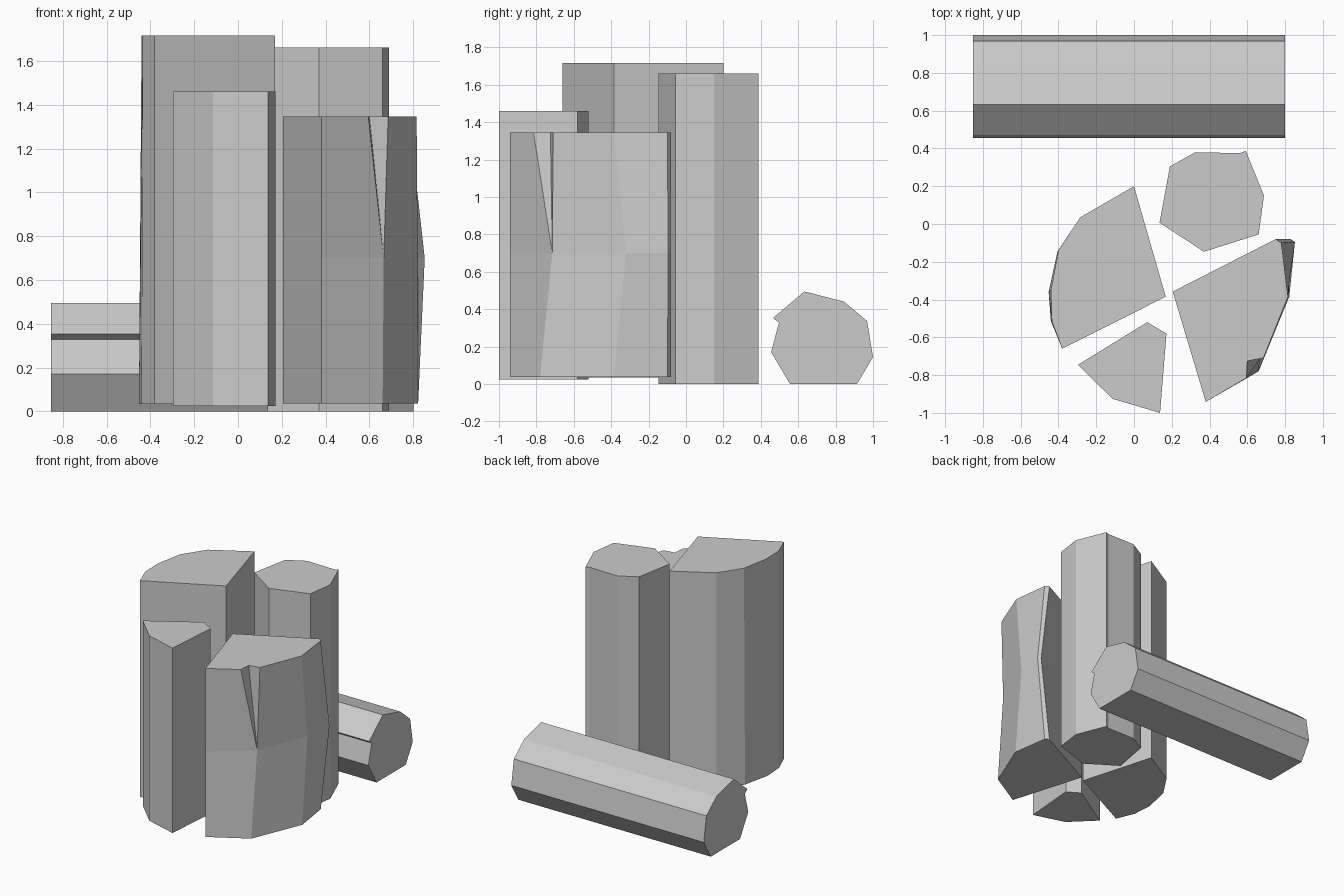
import bpy
import bmesh

cube = bpy.data.objects.get("Cube")
if cube:
    bpy.data.objects.remove(cube, do_unlink=True)

# One flat stone colour for everything
stone = bpy.data.materials.new("plain_grey")
stone.use_nodes = True
GREY = (0.6, 0.6, 0.6, 1.0)
stone.diffuse_color = GREY
stone.node_tree.nodes["Principled BSDF"].inputs["Base Color"].default_value = GREY


def loft(name, rings):
    """Skin a stack of equal-length outlines and cap both ends."""
    bm = bmesh.new()
    loops = [[bm.verts.new(p) for p in ring] for ring in rings]
    for low, high in zip(loops, loops[1:]):
        for i in range(len(low)):
            j = (i + 1) % len(low)
            bm.faces.new((low[i], low[j], high[j], high[i]))
    bm.faces.new(loops[0][::-1])
    bm.faces.new(loops[-1])
    # Repeated outline points close up into single corners
    bmesh.ops.remove_doubles(bm, verts=bm.verts[:], dist=0.0005)
    bmesh.ops.recalc_face_normals(bm, faces=bm.faces[:])
    mesh = bpy.data.meshes.new(name)
    bm.to_mesh(mesh)
    bm.free()
    mesh.materials.append(stone)
    obj = bpy.data.objects.new(name, mesh)
    bpy.context.scene.collection.objects.link(obj)
    return obj


def at_height(outline, z):
    return [(x, y, z) for x, y in outline]


# Tall split column, slightly wider at the foot on its outer side
tall_top = [(0, .2), (-.285, .035), (-.4, -.14), (-.44, -.35),
            (-.435, -.515), (-.38, -.66), (.168, -.385)]
tall_foot = [(0, .2), (-.285, .035), (-.405, -.145), (-.452, -.36),
             (-.44, -.515), (-.38, -.66), (.168, -.385)]
loft("tall_column", [at_height(tall_foot, .035), at_height(tall_top, 1.715)])

# Rear column
rear = [(.19, .305), (.325, .38), (.56, .375), (.592, .387),
        (.688, .15), (.66, -.055), (.37, -.147), (.135, .007)]
loft("rear_column", [at_height(rear, 0), at_height(rear, 1.66)])

# Short front column
front = [(-.296, -.745), (.07, -.52), (.172, -.58), (.138, -1), (-.115, -.925)]
loft("front_column", [at_height(front, .025), at_height(front, 1.46)])

# Chipped column: bulging waist, and a notch that opens towards the top
inner, flank = (.205, -.358), (.38, -.942)
waist_corner, foot_corner = (.665, -.715), (.66, -.78)
chipped_top = [inner, flank, (.595, -.815), (.6, -.725), (.685, -.71),
               (.815, -.385), (.78, -.1), (.75, -.08)]
chipped_waist = [inner, flank] + [waist_corner] * 3 + [
    (.82, -.32), (.852, -.095), (.83, -.08)]
chipped_foot = [inner, flank] + [foot_corner] * 3 + [
    (.822, -.385), (.78, -.1), (.75, -.08)]
loft("chipped_column", [at_height(chipped_foot, .037),
                        at_height(chipped_waist, .7),
                        at_height(chipped_top, 1.345)])

# Fallen column lying behind the group
fallen = [(.633, .495), (.845, .44), (.968, .337), (1, .144), (.914, 0),
          (.556, 0), (.455, .171), (.497, .328), (.465, .353)]
loft("fallen_column", [[(x, y, z) for y, z in fallen] for x in (-.853, .8)])
